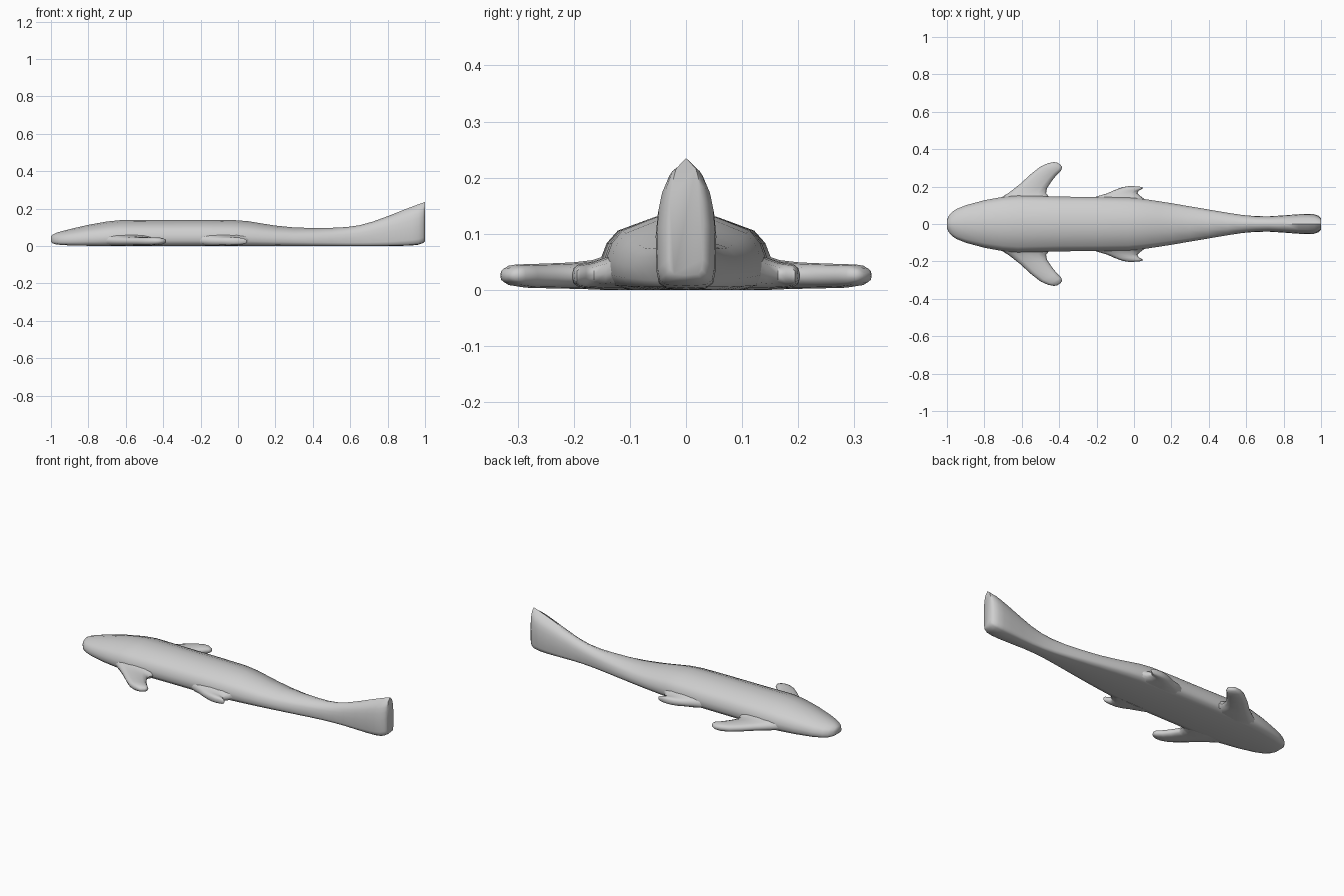
import bpy, bmesh, math

if "Cube" in bpy.data.objects:
    bpy.data.objects.remove(bpy.data.objects["Cube"])

skin = bpy.data.materials.new("light grey")
skin.diffuse_color = (0.62, 0.62, 0.62, 1)
skin.use_nodes = True
skin.node_tree.nodes["Principled BSDF"].inputs["Base Color"].default_value = skin.diffuse_color


def loft(name, rings):
    """Join closed rings of equal length into a capped smooth skin."""
    bm = bmesh.new()
    loops = [[bm.verts.new(p) for p in ring] for ring in rings]
    for a, b in zip(loops, loops[1:]):
        n = len(a)
        for i in range(n):
            bm.faces.new((a[i], a[(i + 1) % n], b[(i + 1) % n], b[i]))
    bm.faces.new(loops[0])
    bm.faces.new(loops[-1])
    bmesh.ops.recalc_face_normals(bm, faces=bm.faces)
    mesh = bpy.data.meshes.new(name)
    bm.to_mesh(mesh)
    bm.free()
    mesh.materials.append(skin)
    ob = bpy.data.objects.new(name, mesh)
    bpy.context.collection.objects.link(ob)
    bpy.ops.object.select_all(action='DESELECT')
    ob.select_set(True)
    bpy.context.view_layer.objects.active = ob
    bpy.ops.object.shade_smooth_by_angle(angle=math.radians(55))
    return ob


# Half cross-sections (width share, height share): flat-bellied trunk and tall tail
TRUNK = [(0, 0), (.7, 0), (.93, .06), (1, .2), (1, .4), (.93, .6), (.8, .76), (.38, .93), (0, 1)]
TAIL = [(0, 0), (.68, .01), (.9, .05), (.97, .14), (1, .45), (.93, .64), (.82, .77), (.57, .91), (0, 1)]

# Body stations: x, half width, bottom, top
STATIONS = [
    (-1, .018, .022, .05), (-.993, .04, .015, .06), (-.975, .062, .009, .069), (-.95, .08, .006, .077),
    (-.9, .1, .003, .09), (-.8, .127, .001, .113), (-.7, .145, 0, .131), (-.62, .152, 0, .139),
    (-.4, .146, 0, .14), (-.2, .145, 0, .14), (-.03, .142, 0, .139), (.05, .134, 0, .133),
    (.13, .122, 0, .12), (.2, .111, 0, .109), (.3, .094, 0, .099), (.4, .077, 0, .096),
    (.5, .06, 0, .097), (.58, .048, 0, .101), (.65, .042, 0, .111), (.72, .041, 0, .13),
    (.8, .046, 0, .159), (.88, .052, .001, .191), (.93, .054, .003, .21), (.965, .052, .007, .223),
    (.988, .043, .015, .231), (1, .031, .026, .235)]

rings = []
for x, w, z0, z1 in STATIONS:
    t = min(1, max(0, (x - .3) / .5))
    half = [((a + (c - a) * t) * w, z0 + (b + (d - b) * t) * (z1 - z0))
            for (a, b), (c, d) in zip(TRUNK, TAIL)]
    full = half + [(-y, z) for y, z in half[-2:0:-1]]
    rings.append([(x, y, z) for y, z in full])
loft("body", rings)


def fin(name, sections, side):
    """Rounded fin; each section: leading x, y, trailing x, y, bottom, top."""
    rings = []
    for lx, ly, tx, ty, z0, z1 in sections:
        ring = []
        for i in range(12):
            a = math.tau * i / 12
            u = .5 - .5 * math.copysign(abs(math.cos(a)) ** .8, math.cos(a))
            v = math.copysign(abs(math.sin(a)) ** .7, math.sin(a))
            ring.append((lx + (tx - lx) * u, side * (ly + (ty - ly) * u),
                         (z0 + z1) / 2 + v * (z1 - z0) / 2))
        rings.append(ring)
    loft(name, rings)


FRONT_FIN = [
    (-.8, .09, -.42, .11, 0, .085), (-.7, .147, -.455, .146, 0, .06),
    (-.665, .17, -.47, .165, .001, .053), (-.61, .213, -.465, .192, .002, .049),
    (-.55, .268, -.438, .232, .003, .047), (-.5, .307, -.412, .264, .004, .046),
    (-.46, .325, -.39, .285, .007, .045), (-.428, .331, -.384, .302, .013, .039),
    (-.412, .329, -.391, .315, .02, .031)]
REAR_FIN = [
    (-.27, .11, .09, .11, 0, .08), (-.2, .147, .042, .143, .001, .057),
    (-.145, .163, .018, .164, .003, .05), (-.1, .183, .024, .178, .004, .047),
    (-.06, .197, .044, .188, .006, .045), (-.03, .202, .047, .194, .01, .04),
    (-.01, .203, .035, .199, .018, .032)]

# Paired fins on both flanks
for side, label in ((1, "left"), (-1, "right")):
    fin("front_fin_" + label, FRONT_FIN, side)
    fin("rear_fin_" + label, REAR_FIN, side)
